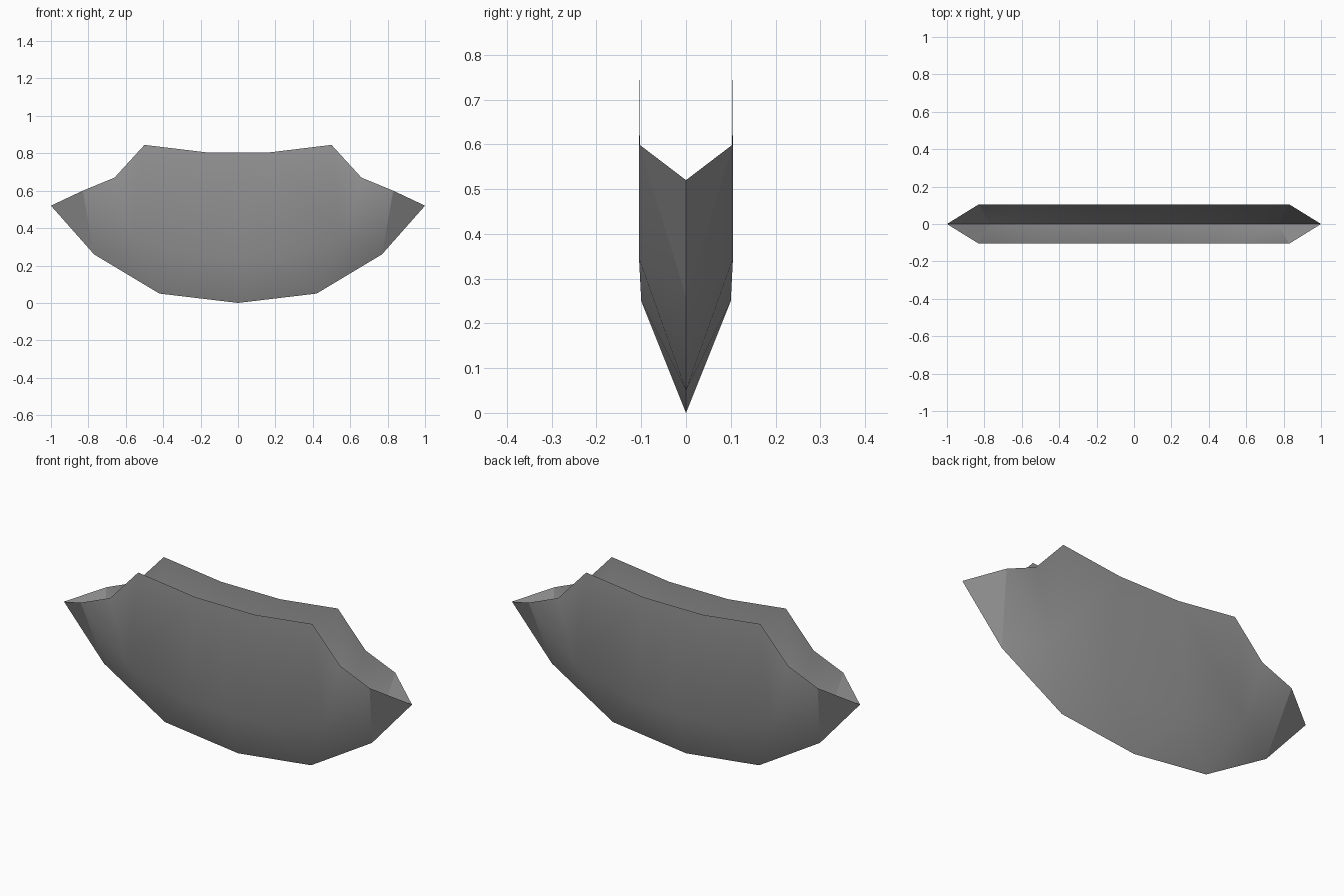
import bpy, bmesh, math

if "Cube" in bpy.data.objects:
    bpy.data.objects.remove(bpy.data.objects["Cube"], do_unlink=True)

# One quarter of the open hull: points as (x, y, z)
points = {
    # keel, from midship up to the pointed stem
    "k0": (0, 0, 0), "k1": (0.42, 0, 0.05), "k2": (0.77, 0, 0.26), "tip": (1, 0, 0.52),
    # chine, where the V bottom meets the upright side
    "c0": (0, 0.10, 0.25), "c1": (0.22, 0.10, 0.25), "c2": (0.56, 0.105, 0.345),
    # gunwale along the top
    "g0": (0, 0.105, 0.805), "g1": (0.17, 0.105, 0.805), "g2": (0.50, 0.105, 0.845),
    "g3": (0.66, 0.105, 0.67), "g4": (0.83, 0.105, 0.60),
}
panels = [
    # upright side
    "g0 g1 c1 c0", "g1 g2 c2 c1", "g2 g3 c2", "g3 g4 c2",
    # V bottom
    "c0 c1 k0", "c1 k1 k0", "c1 c2 k1", "c2 k2 k1",
    # bow
    "c2 g4 k2", "g4 tip k2",
]

bm = bmesh.new()
verts = {name: bm.verts.new(co) for name, co in points.items()}
for panel in panels:
    bm.faces.new([verts[n] for n in panel.split()])
# hard crease where the bow panel begins
bm.edges.get((verts["g4"], verts["k2"])).smooth = False

# Mirror the quarter across both axes
for axis in "XY":
    bmesh.ops.mirror(bm, geom=bm.verts[:] + bm.edges[:] + bm.faces[:],
                     axis=axis, merge_dist=0.0001)
bmesh.ops.remove_doubles(bm, verts=bm.verts[:], dist=0.0001)
bmesh.ops.recalc_face_normals(bm, faces=bm.faces[:])
if sum(f.normal.y * f.calc_center_median().y for f in bm.faces) < 0:
    bmesh.ops.reverse_faces(bm, faces=bm.faces[:])

mesh = bpy.data.meshes.new("hull")
bm.to_mesh(mesh)
bm.free()
hull = bpy.data.objects.new("hull", mesh)
bpy.context.collection.objects.link(hull)

# Plain grey hull colour
grey = bpy.data.materials.new("hull grey")
grey.use_nodes = True
colour = (0.32, 0.32, 0.32, 1)
grey.diffuse_color = colour
grey.node_tree.nodes["Principled BSDF"].inputs["Base Color"].default_value = colour
mesh.materials.append(grey)

# Smooth sides, sharp keel
bpy.ops.object.select_all(action="DESELECT")
hull.select_set(True)
bpy.context.view_layer.objects.active = hull
bpy.ops.object.shade_smooth_by_angle(angle=math.radians(30), keep_sharp_edges=True)
